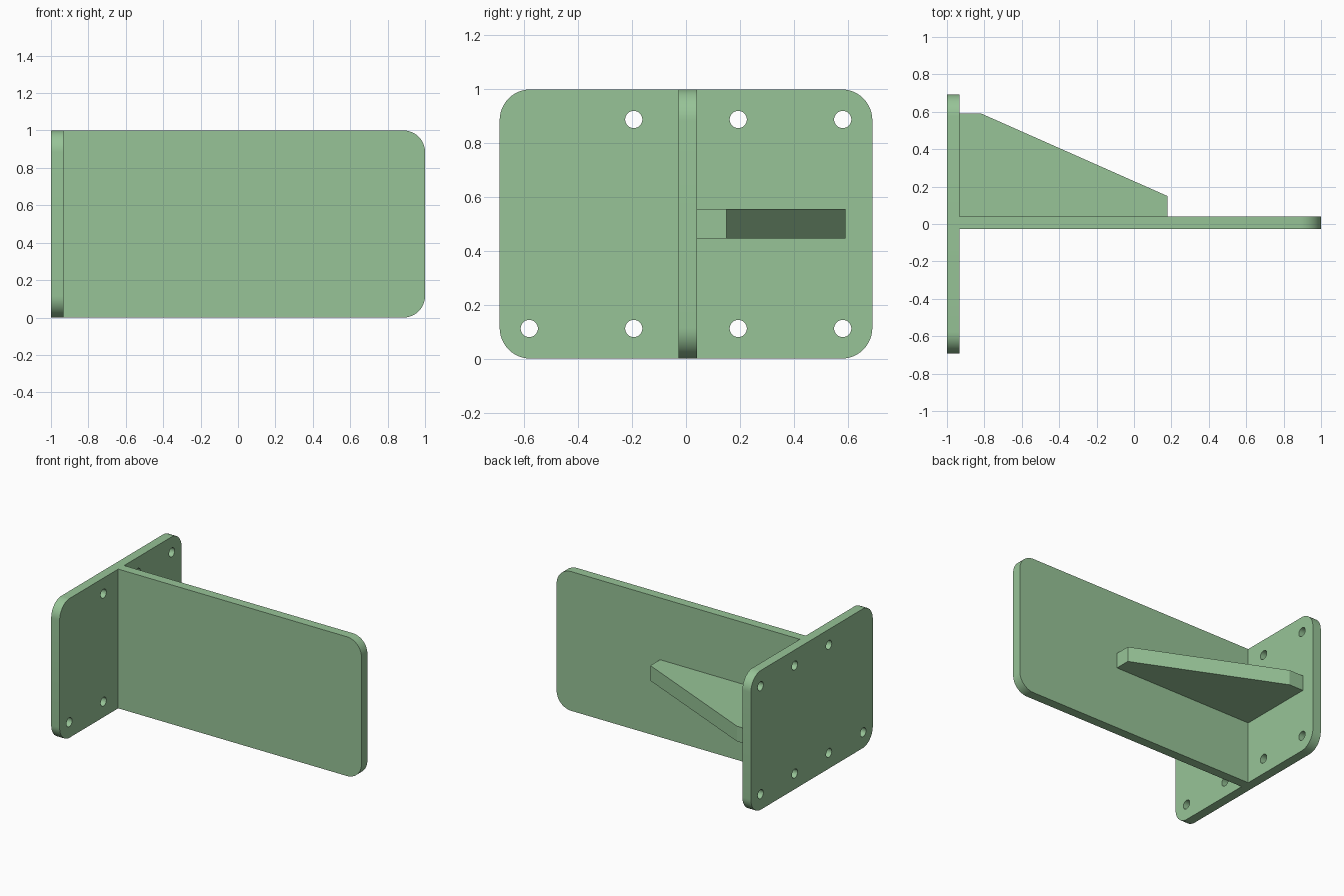
import bpy, bmesh, math
from mathutils import Matrix

if "Cube" in bpy.data.objects:
    bpy.data.objects.remove(bpy.data.objects["Cube"], do_unlink=True)

green = bpy.data.materials.new("soft_green")
green.use_nodes = True
color = (0.31, 0.55, 0.31, 1)
green.diffuse_color = color
green.node_tree.nodes["Principled BSDF"].inputs["Base Color"].default_value = color

# Local profile axes (u, v, thickness) mapped to the world
FACING_X = Matrix(((0, 0, 1, 0), (1, 0, 0, 0), (0, 1, 0, 0), (0, 0, 0, 1)))
FACING_Y = Matrix(((1, 0, 0, 0), (0, 0, 1, 0), (0, 1, 0, 0), (0, 0, 0, 1)))
FACING_Z = Matrix.Identity(4)


def arc(cu, cv, r, start, sweep, steps):
    return [(cu + r * math.cos(math.radians(start + sweep * i / steps)),
             cv + r * math.sin(math.radians(start + sweep * i / steps)))
            for i in range(steps + 1)]


def prism(name, outline, low, high, frame):
    bm = bmesh.new()
    face = bm.faces.new([bm.verts.new((u, v, low)) for u, v in outline])
    top = bmesh.ops.extrude_face_region(bm, geom=[face])["geom"]
    bmesh.ops.translate(bm, vec=(0, 0, high - low),
                        verts=[g for g in top if isinstance(g, bmesh.types.BMVert)])
    bm.transform(frame)
    bmesh.ops.recalc_face_normals(bm, faces=bm.faces)
    mesh = bpy.data.meshes.new(name)
    bm.to_mesh(mesh)
    bm.free()
    mesh.materials.append(green)
    obj = bpy.data.objects.new(name, mesh)
    bpy.context.collection.objects.link(obj)
    return obj


def activate(obj):
    bpy.ops.object.select_all(action="DESELECT")
    obj.select_set(True)
    bpy.context.view_layer.objects.active = obj


def drill(plate, centres, radius, low, high, frame):
    for u, v in centres:
        cutter = prism("hole_cutter", arc(u, v, radius, 0, 360, 32)[:-1],
                       low - 0.05, high + 0.05, frame)
        cutter.hide_render = True
        mod = plate.modifiers.new("hole", "BOOLEAN")
        mod.operation, mod.solver, mod.object = "DIFFERENCE", "EXACT", cutter
        activate(plate)
        bpy.ops.object.modifier_apply(modifier=mod.name)
        bpy.data.objects.remove(cutter, do_unlink=True)
    activate(plate)
    bpy.ops.object.shade_smooth_by_angle(angle=math.radians(30))


R = 0.115
WALL = -0.933   # inner face of the mounting plate
HALF = 0.692    # half width of the mounting plate

# Mounting plate with four rounded corners and eight holes
outline = (arc(HALF - R, 1 - R, R, 0, 90, 12) + arc(R - HALF, 1 - R, R, 90, 90, 12)
           + arc(R - HALF, R, R, 180, 90, 12) + arc(HALF - R, R, R, 270, 90, 12))
mounting_plate = prism("mounting_plate", outline, -1, WALL, FACING_X)
drill(mounting_plate, [(y, z) for y in (-0.582, -0.194, 0.194, 0.582) for z in (0.112, 0.888)],
      0.032, -1, WALL, FACING_X)

# Arm plate, rounded at its free end, with four holes
outline = [(WALL, 1), (WALL, 0)] + arc(1 - R, R, R, 270, 90, 12) + arc(1 - R, 1 - R, R, 0, 90, 12)
arm_plate = prism("arm_plate", outline, -0.027, 0.04, FACING_Y)
drill(arm_plate, [(x, z) for x in (0.414, 0.691) for z in (0.363, 0.64)],
      0.037, -0.027, 0.04, FACING_Y)

# Tapered rib bracing the arm against the mounting plate
prism("support_rib", [(WALL, 0.04), (0.178, 0.04), (0.178, 0.15), (-0.82, 0.592), (WALL, 0.592)],
      0.447, 0.556, FACING_Z)
